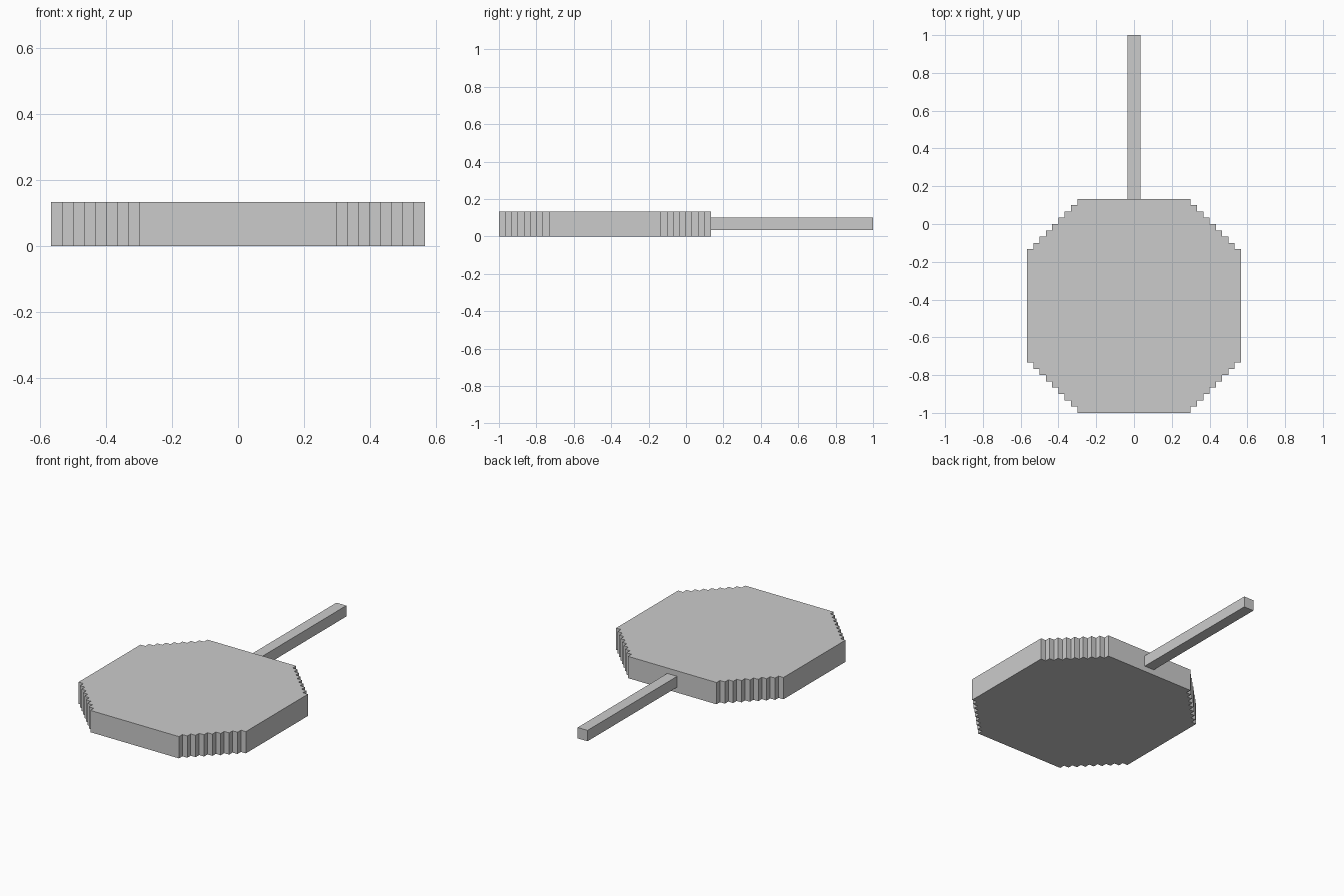
import bpy, bmesh

if "Cube" in bpy.data.objects:
    bpy.data.objects.remove(bpy.data.objects["Cube"])

U = 1 / 30  # one grid step of the blocky model


def make_object(name, bm):
    bmesh.ops.recalc_face_normals(bm, faces=bm.faces)
    mesh = bpy.data.meshes.new(name)
    bm.to_mesh(mesh)
    bm.free()
    obj = bpy.data.objects.new(name, mesh)
    bpy.context.collection.objects.link(obj)
    return obj


def prism(name, outline, z0, z1, y_offset=0):
    """Extrude a closed outline (in grid steps) from z0 to z1."""
    bm = bmesh.new()
    face = bm.faces.new([bm.verts.new((x * U, (y + y_offset) * U, z0 * U)) for x, y in outline])
    top = bmesh.ops.extrude_face_region(bm, geom=[face])["geom"]
    verts = [v for v in top if isinstance(v, bmesh.types.BMVert)]
    bmesh.ops.translate(bm, verts=verts, vec=(0, 0, (z1 - z0) * U))
    return make_object(name, bm)


# Stepped octagon head: one staircase corner, mirrored into four
corner = [(9, 17)]
for i in range(8):
    corner += [(9 + i, 16 - i), (10 + i, 16 - i)]
right = corner + [(x, -y) for x, y in reversed(corner)]
outline = right + [(-x, y) for x, y in reversed(right)]
prism("head", outline, 0, 4, y_offset=-13)

# Square handle running back from the head
prism("handle", [(-1, 4), (1, 4), (1, 30), (-1, 30)], 1, 3)
